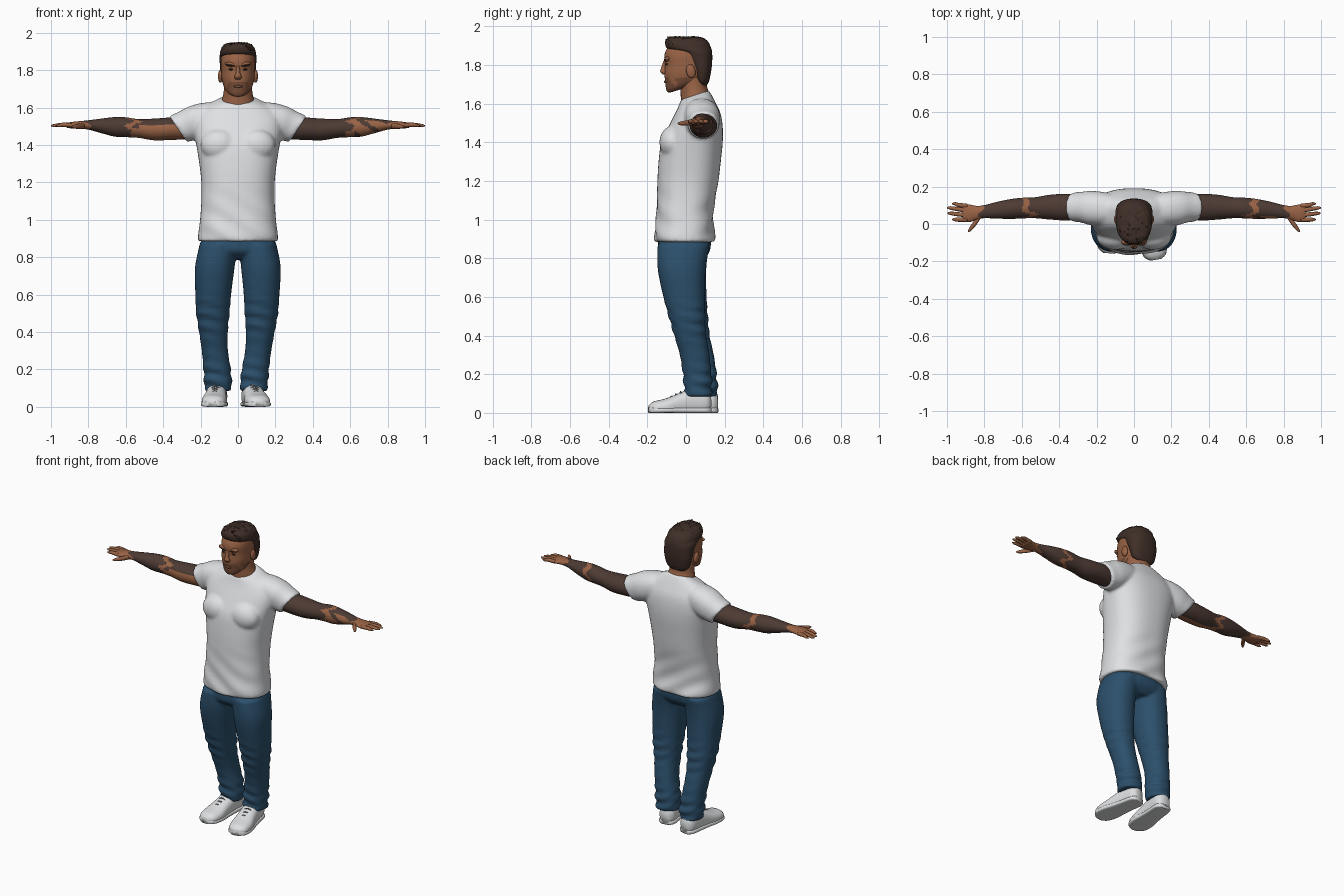
import bpy, bmesh, math, random
from math import sin, cos, pi
from mathutils import Vector, Matrix

random.seed(4)
cube = bpy.data.objects.get("Cube")
if cube:
    bpy.data.objects.remove(cube)


def material(name, rgb):
    m = bpy.data.materials.new(name)
    m.use_nodes = True
    m.diffuse_color = (*rgb, 1)
    bsdf = m.node_tree.nodes["Principled BSDF"]
    bsdf.inputs["Base Color"].default_value = (*rgb, 1)
    bsdf.inputs["Roughness"].default_value = 0.8
    return m


SKIN = material("skin", (0.32, 0.125, 0.06))
STUBBLE = material("stubble", (0.2, 0.08, 0.042))
INK = material("arm_ink", (0.075, 0.043, 0.034))
HAIR = material("dark_hair", (0.05, 0.028, 0.021))
SHIRT = material("white_cotton", (0.74, 0.75, 0.77))
DENIM = material("blue_denim", (0.025, 0.08, 0.15))
SHOE = material("white_leather", (0.72, 0.73, 0.74))
LACE = material("grey_lace", (0.2, 0.2, 0.21))


def finish(name, bm, mats, rule=None):
    """Turn a bmesh into a smooth object, colouring faces by a rule."""
    bmesh.ops.recalc_face_normals(bm, faces=bm.faces)
    for f in bm.faces:
        f.smooth = True
        if rule:
            f.material_index = rule(f.calc_center_median(), f.normal)
    mesh = bpy.data.meshes.new(name)
    bm.to_mesh(mesh)
    bm.free()
    for m in mats:
        mesh.materials.append(m)
    ob = bpy.data.objects.new(name, mesh)
    bpy.context.scene.collection.objects.link(ob)
    return ob


def resample(rows, steps):
    """Catmull-Rom interpolation through section rows."""
    out = []
    last = len(rows) - 1
    for i in range(last):
        quad = [rows[max(i - 1, 0)], rows[i], rows[i + 1], rows[min(i + 2, last)]]
        for k in range(steps):
            t = k / steps
            out.append([b + 0.5 * t * (c - a + t * (2 * a - 5 * b + 4 * c - d + t * (3 * (b - c) + d - a)))
                        for a, b, c, d in zip(*quad)])
    return out + [rows[-1]]


def loft(bm, rows, axis="z", power=2, n=32, steps=5, mirror=1, warp=None):
    """Sweep ovals through rows of x, y, z, half width, half depth, tilt."""
    rings = []
    for x, y, z, a, b, t in resample(rows, steps):
        u, v = {"z": ((1, 0, 0), (0, cos(t), sin(t))),
                "x": ((0, 1, 0), (sin(t), 0, cos(t))),
                "y": ((1, 0, 0), (0, sin(t), cos(t)))}[axis]
        ring = []
        for i in range(n):
            c, s = cos(2 * pi * i / n), sin(2 * pi * i / n)
            c, s = [math.copysign(abs(q) ** (2 / power), q) for q in (c, s)]
            p = Vector((x, y, z)) + Vector(u) * a * c + Vector(v) * b * s
            p.x *= mirror
            ring.append(bm.verts.new(warp(p) if warp else p))
        rings.append(ring)
    for r, q in zip(rings, rings[1:]):
        for i in range(n):
            j = (i + 1) % n
            bm.faces.new((r[i], r[j], q[j], q[i]))
    bm.faces.new(rings[0])
    bm.faces.new(rings[-1])
    return bm


def ball(name, loc, size, mat, turn=0, axis="Y"):
    bm = bmesh.new()
    mtx = Matrix.Translation(loc) @ Matrix.Rotation(turn, 4, axis) @ Matrix.Diagonal((*size, 1))
    bmesh.ops.create_uvsphere(bm, u_segments=16, v_segments=10, radius=1, matrix=mtx)
    return finish(name, bm, [mat])


def fuse(ob, voxel, rounds):
    """Melt overlapping volumes into one cloth surface."""
    r = ob.modifiers.new("Fuse", "REMESH")
    r.mode = "VOXEL"
    r.voxel_size = voxel
    r.use_smooth_shade = True
    s = ob.modifiers.new("Relax", "SMOOTH")
    s.iterations = rounds


# Shirt: torso, chest and sleeves fused together
def shirt_folds(p):
    low = max(0, min(1, (1.2 - p.z) * 4))
    p.y += 0.005 * low * sin(p.z * 48 + p.x * 16 + 2 * sin(p.x * 9))
    return p


bm = bmesh.new()
torso = [(.885, -.158, .148, .211, 0), (.91, -.163, .15, .214, 0), (1, -.155, .14, .203, 0),
         (1.1, -.15, .15, .196, 0), (1.2, -.148, .168, .196, 0), (1.3, -.142, .18, .207, 0),
         (1.4, -.128, .19, .223, 0), (1.48, -.092, .19, .238, 0), (1.54, -.065, .18, .235, .05),
         (1.59, -.045, .155, .2, .15), (1.625, -.035, .135, .14, .25), (1.645, -.03, .122, .092, .32)]
loft(bm, [(0, (f + k) / 2, z, w, (k - f) / 2, t) for z, f, k, w, t in torso],
     power=2.4, n=48, warp=shirt_folds)
for side in (1, -1):
    loft(bm, [(.08, .075, 1.55, .075, .075, 0), (.16, .08, 1.54, .09, .088, .15), (.23, .085, 1.52, .092, .092, .3),
              (.28, .09, 1.5, .082, .086, .45), (.322, .09, 1.486, .079, .083, .6)], "x", 2.2, mirror=side)
    chest = Matrix.Translation((side * .1, -.07, 1.4)) @ Matrix.Diagonal((.1, .068, .085, 1))
    bmesh.ops.create_uvsphere(bm, u_segments=20, v_segments=12, radius=1, matrix=chest)
fuse(finish("shirt", bm, [SHIRT]), .01, 3)


# Jeans: hips and two legs, the right foot set slightly back
def leg_folds(p):
    amount = .007 * math.exp(-((p.z - .15) / .09) ** 2) + .005 * math.exp(-((p.z - .47) / .1) ** 2)
    wave = amount * sin(p.z * 95 + p.x * 22 + p.y * 18)
    p.x += wave * .7
    p.y += wave
    if p.x < 0:
        drop = max(0, 1 - p.z / .8)
        p += Vector((-.025, .035, 0)) * drop
    return p


bm = bmesh.new()
loft(bm, [(0, -.008, .93, .18, .13, 0), (0, -.008, .88, .2, .137, 0), (0, -.01, .83, .203, .13, 0),
          (0, -.005, .79, .1, .09, 0)], power=2.4)
leg = [(.105, -.012, .87, .1, .135, 0), (.122, -.022, .75, .106, .125, 0), (.126, -.012, .62, .097, .11, 0),
       (.125, .005, .5, .089, .095, 0), (.119, .022, .4, .077, .083, 0), (.108, .045, .3, .07, .077, 0),
       (.093, .058, .2, .073, .074, 0), (.086, .062, .13, .074, .072, 0), (.085, .062, .085, .07, .07, 0)]
for side in (1, -1):
    loft(bm, leg, power=2.2, mirror=side, warp=leg_folds)
fuse(finish("jeans", bm, [DENIM]), .009, 2)


# Shoes: upper, sole and laces, built heel first and turned outwards
def shoe(side, place):
    def put(bm, name, mat):
        bm.transform(place)
        finish(side + name, bm, [mat])

    def ground(p):
        p.z = max(p.z, .008)
        return p

    upper = [(0, -.004, .05, .03, .04, 0), (0, -.03, .055, .05, .058, 0), (0, -.1, .058, .054, .068, 0),
             (0, -.17, .045, .059, .056, 0), (0, -.24, .03, .067, .044, 0), (0, -.3, .024, .057, .035, 0),
             (0, -.326, .02, .026, .02, 0)]
    put(loft(bmesh.new(), upper, "y", 2.4, warp=ground), "_shoe_upper", SHOE)
    sole = [(0, y, .014, w + .004, .014, 0) for _, y, _, w, _, _ in upper]
    put(loft(bmesh.new(), sole, "y", 4), "_shoe_sole", SHOE)
    for i in range(4):
        bm = bmesh.new()
        y = -.135 - i * .025
        top = .121 - i * .012
        loft(bm, [(-.034, y, top - .017, .004, .004, 0), (0, y, top, .004, .004, 0),
                  (.034, y, top - .017, .004, .004, 0)], "x", n=8)
        put(bm, "_lace_%d" % (i + 1), LACE)


shoe("left", Matrix.Translation((.062, .13, 0)) @ Matrix.Rotation(.17, 4, "Z"))
shoe("right", Matrix.Translation((-.105, .168, 0)) @ Matrix.Rotation(-.09, 4, "Z"))


# Arms: inked sleeves of colour with bare patches, bare hands
def arm_ink(c, n):
    x = abs(c.x)
    wobble = .025 * sin(c.z * 90 + c.y * 50)
    if x > .81 + wobble:
        return 0
    if c.x < 0:
        bare = (x < .55 + wobble and n.y < .1 and n.z < .5) or abs(x - .56 + wobble) < .02
    else:
        bare = .6 < x + wobble < .78 and n.y < -.1 and n.z < .75 and sin(x * 45 + c.z * 70) > -.6
        bare = bare or abs(x - .63 + wobble) < .016
    return 0 if bare else 1


arm = [(.27, .09, 1.49, .062, .06, 0), (.36, .09, 1.487, .071, .06, 0), (.45, .09, 1.483, .066, .058, 0),
       (.53, .087, 1.488, .056, .05, 0), (.6, .085, 1.495, .055, .053, 0), (.66, .08, 1.497, .053, .052, 0),
       (.73, .074, 1.502, .045, .039, 0), (.8, .066, 1.507, .035, .025, 0), (.84, .06, 1.507, .037, .021, 0),
       (.88, .057, 1.506, .047, .018, 0), (.91, .06, 1.505, .047, .014, 0), (.918, .06, 1.505, .038, .008, 0)]
# finger root y, tip x, tip y
fingers = [(.096, .965, .108), (.072, .992, .086), (.047, .99, .057), (.023, .965, .024)]
for side, s in (("left", 1), ("right", -1)):
    finish(side + "_arm", loft(bmesh.new(), arm, "x", mirror=s, steps=8), [SKIN, INK], arm_ink)
    bm = bmesh.new()
    for y, tip, end in fingers:
        mid = (y + end) / 2
        loft(bm, [(.89, y, 1.506, .012, .012, 0), (.94, mid, 1.508, .0115, .011, 0),
                  (tip - .008, end, 1.504, .009, .008, 0), (tip + .008, end, 1.503, .003, .003, 0)],
             "x", n=12, steps=4, mirror=s)
    loft(bm, [(.82, .045, 1.503, .016, .016, 0), (.85, .005, 1.5, .019, .014, 0),
              (.875, -.025, 1.498, .014, .01, 0), (.888, -.04, 1.498, .004, .004, 0)], "x", n=12, mirror=s)
    finish(side + "_fingers", bm, [SKIN])

# Neck and head with stubbled jaw
neck = [(0, .05, 1.57, .1, .075, .2), (0, .046, 1.64, .086, .074, .2), (0, .04, 1.68, .077, .07, .1),
        (0, .035, 1.74, .074, .075, 0)]
finish("neck", loft(bmesh.new(), neck), [SKIN])
head = [(0, -.035, 1.672, .02, .028, .3), (0, -.03, 1.676, .044, .062, .3), (0, -.015, 1.695, .066, .09, .25),
        (0, 0, 1.725, .08, .108, .15), (0, .005, 1.76, .088, .117, .05), (0, .01, 1.8, .09, .119, 0),
        (0, .01, 1.85, .092, .122, 0), (0, .015, 1.89, .085, .11, 0), (0, .015, 1.92, .06, .08, 0),
        (0, .015, 1.93, .02, .03, 0)]
finish("head", loft(bmesh.new(), head, power=2.15, n=48), [SKIN, STUBBLE],
       lambda c, n: int(c.z < 1.735 - 3 * max(0, abs(c.x) - .05) * (c.y < -.05) and c.y < .01))
nose = [(0, -.108, 1.822, .009, .008, 0), (0, -.115, 1.785, .012, .014, 0), (0, -.116, 1.765, .02, .017, 0),
        (0, -.108, 1.75, .014, .01, 0)]
finish("nose", loft(bmesh.new(), nose, n=16), [SKIN])
ball("lips", (0, -.106, 1.713), (.025, .008, .007), STUBBLE)
ball("chin", (0, -.084, 1.682), (.03, .018, .016), STUBBLE)
for side, s in (("left", 1), ("right", -1)):
    ball(side + "_ear", (s * .094, .025, 1.768), (.013, .024, .036), SKIN, .2, "X")
    ball(side + "_brow_ridge", (s * .036, -.097, 1.83), (.034, .015, .013), SKIN, -s * .15)
    ball(side + "_eyebrow", (s * .038, -.106, 1.826), (.026, .009, .005), HAIR, -s * .2)
    ball(side + "_eye", (s * .036, -.1, 1.804), (.014, .008, .005), HAIR)

# Hair: short back and sides with a tousled crest
hair_rows = [(1.695, .075, .108, .05), (1.72, .05, .12, .078), (1.78, .03, .132, .093), (1.83, .0, .136, .097),
             (1.865, -.03, .135, .099), (1.885, -.095, .131, .097), (1.915, -.108, .118, .09),
             (1.938, -.095, .09, .068), (1.947, -.05, .04, .03)]
hair = loft(bmesh.new(), [(0, (f + k) / 2, z, w, (k - f) / 2, 0) for z, f, k, w in hair_rows], power=2.3, n=48)
for v in hair.verts:
    if v.co.z > 1.9:
        v.co.z += random.uniform(-.003, .004)
finish("hair", hair, [HAIR])
bm = bmesh.new()
for i in range(34):
    x = random.uniform(-.065, .065)
    y = random.uniform(-.09, .06)
    z = 1.932 - 3.5 * x * x - 1.2 * max(0, y) ** 2
    lean = random.uniform(-.012, .012)
    loft(bm, [(x, y + .02, z - .012, .013, .016, 0), (x + lean, y, z + .006, .01, .013, 0),
              (x + 2 * lean, y - .016, z + .017, .002, .003, 0)], n=8, steps=3)
finish("hair_tufts", bm, [HAIR])
